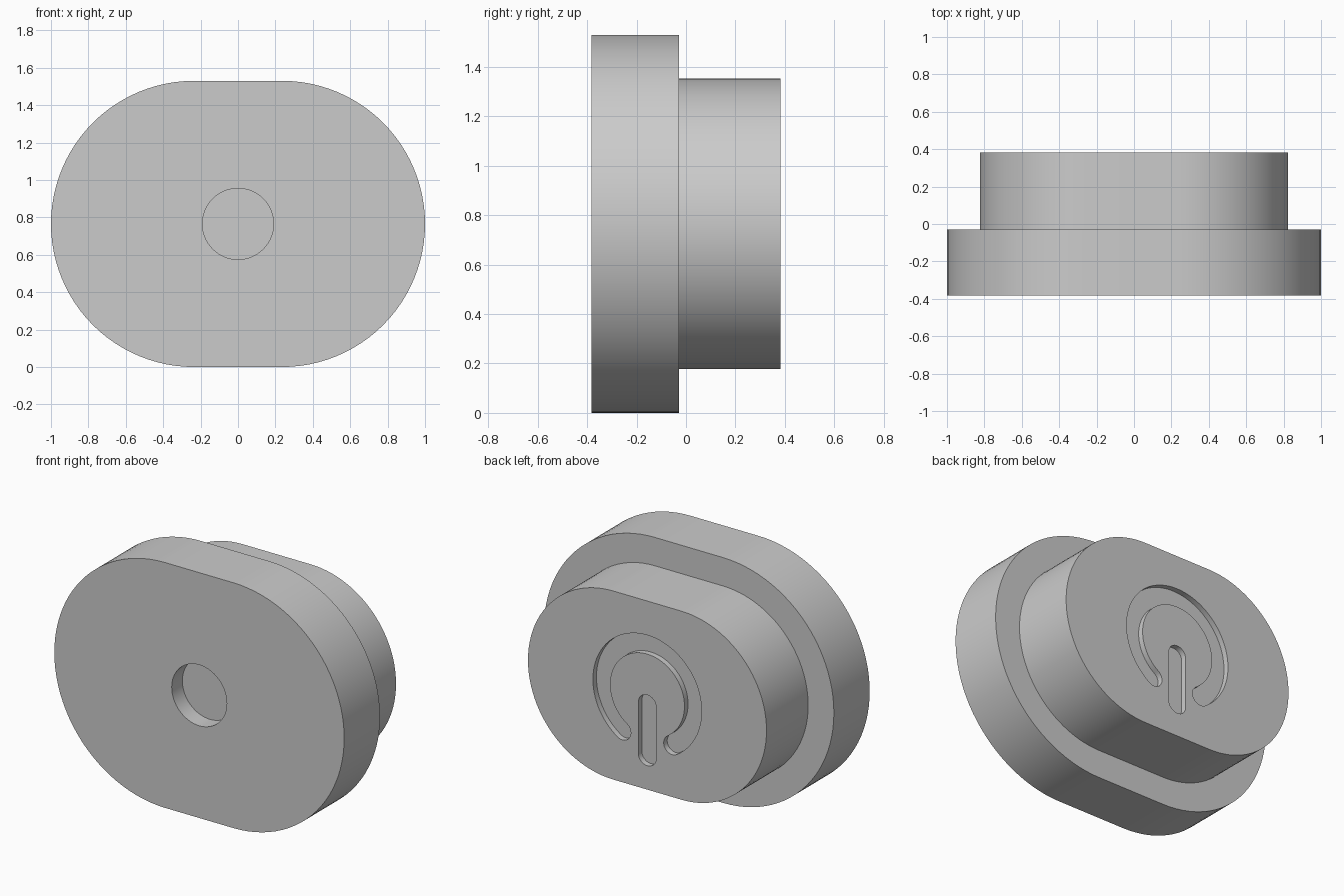
import bpy
import bmesh
from math import sin, cos, pi, radians
from mathutils import Vector

cube = bpy.data.objects.get("Cube")
if cube:
    bpy.data.objects.remove(cube, do_unlink=True)

grey = bpy.data.materials.new("light grey")
grey.use_nodes = True
grey.diffuse_color = (0.6, 0.6, 0.6, 1)
grey.node_tree.nodes["Principled BSDF"].inputs["Base Color"].default_value = grey.diffuse_color

CENTRE_Z = 0.765
FRONT, STEP, BACK = -0.382, -0.029, 0.382


def arc(centre, radius, start, end, steps):
    """Points in the XZ plane, angles in radians from +x."""
    angles = [start + (end - start) * i / steps for i in range(steps + 1)]
    return [Vector((centre[0] + radius * cos(a), centre[1] + radius * sin(a))) for a in angles]


def prism(name, outline, y0, y1):
    """Extrude a closed XZ outline from y0 to y1."""
    mesh = bpy.data.meshes.new(name)
    bm = bmesh.new()
    face = bm.faces.new([bm.verts.new((p.x, y0, p.y + CENTRE_Z)) for p in outline])
    result = bmesh.ops.extrude_face_region(bm, geom=[face])
    moved = [v for v in result["geom"] if isinstance(v, bmesh.types.BMVert)]
    bmesh.ops.translate(bm, verts=moved, vec=(0, y1 - y0, 0))
    bmesh.ops.recalc_face_normals(bm, faces=bm.faces)
    bm.to_mesh(mesh)
    bm.free()
    mesh.materials.append(grey)
    obj = bpy.data.objects.new(name, mesh)
    bpy.context.collection.objects.link(obj)
    return obj


def select_only(obj):
    bpy.ops.object.select_all(action="DESELECT")
    obj.select_set(True)
    bpy.context.view_layer.objects.active = obj


def carve(obj, cutter):
    """Subtract the cutter from the object, then discard it."""
    cutter.hide_render = True
    select_only(obj)
    mod = obj.modifiers.new("cut", "BOOLEAN")
    mod.operation = "DIFFERENCE"
    mod.solver = "EXACT"
    mod.object = cutter
    bpy.ops.object.modifier_apply(modifier=mod.name)
    bpy.data.objects.remove(cutter, do_unlink=True)


def stadium(half_straight, radius, steps=48):
    return (arc((half_straight, 0), radius, -pi / 2, pi / 2, steps)
            + arc((-half_straight, 0), radius, pi / 2, 3 * pi / 2, steps))


# Wide front flange with a round blind hole
flange = prism("front_flange", stadium(0.235, 0.765), FRONT, STEP)
hole = arc((0, 0), 0.19, 0, 2 * pi, 64)[:-1]
carve(flange, prism("hole_cutter", hole, FRONT - 0.1, FRONT + 0.105))

# Smaller rear body
body = prism("rear_body", stadium(0.235, 0.588), STEP, BACK)

# Open ring groove with rounded ends
HALF, MID, GROOVE = 0.059, 0.316, 0.035
start, end = radians(-57), radians(237)
ring = arc((0, 0), MID + HALF, start, end, 72)
ring += arc((MID * cos(end), MID * sin(end)), HALF, end, end + pi, 16)[1:-1]
ring += arc((0, 0), MID - HALF, end, start, 72)
ring += arc((MID * cos(start), MID * sin(start)), HALF, start + pi, start + 2 * pi, 16)[1:-1]
carve(body, prism("ring_cutter", ring, BACK - GROOVE, BACK + 0.1))

# Upright slot through the gap of the ring
slot = arc((0, -0.06), HALF + 0.003, 0, pi, 16) + arc((0, -0.377), HALF + 0.003, pi, 2 * pi, 16)
carve(body, prism("slot_cutter", slot, BACK - GROOVE, BACK + 0.1))

# Smooth the curved walls, keep the rims crisp
for obj in (flange, body):
    select_only(obj)
    bpy.ops.object.shade_smooth_by_angle(angle=radians(30))
